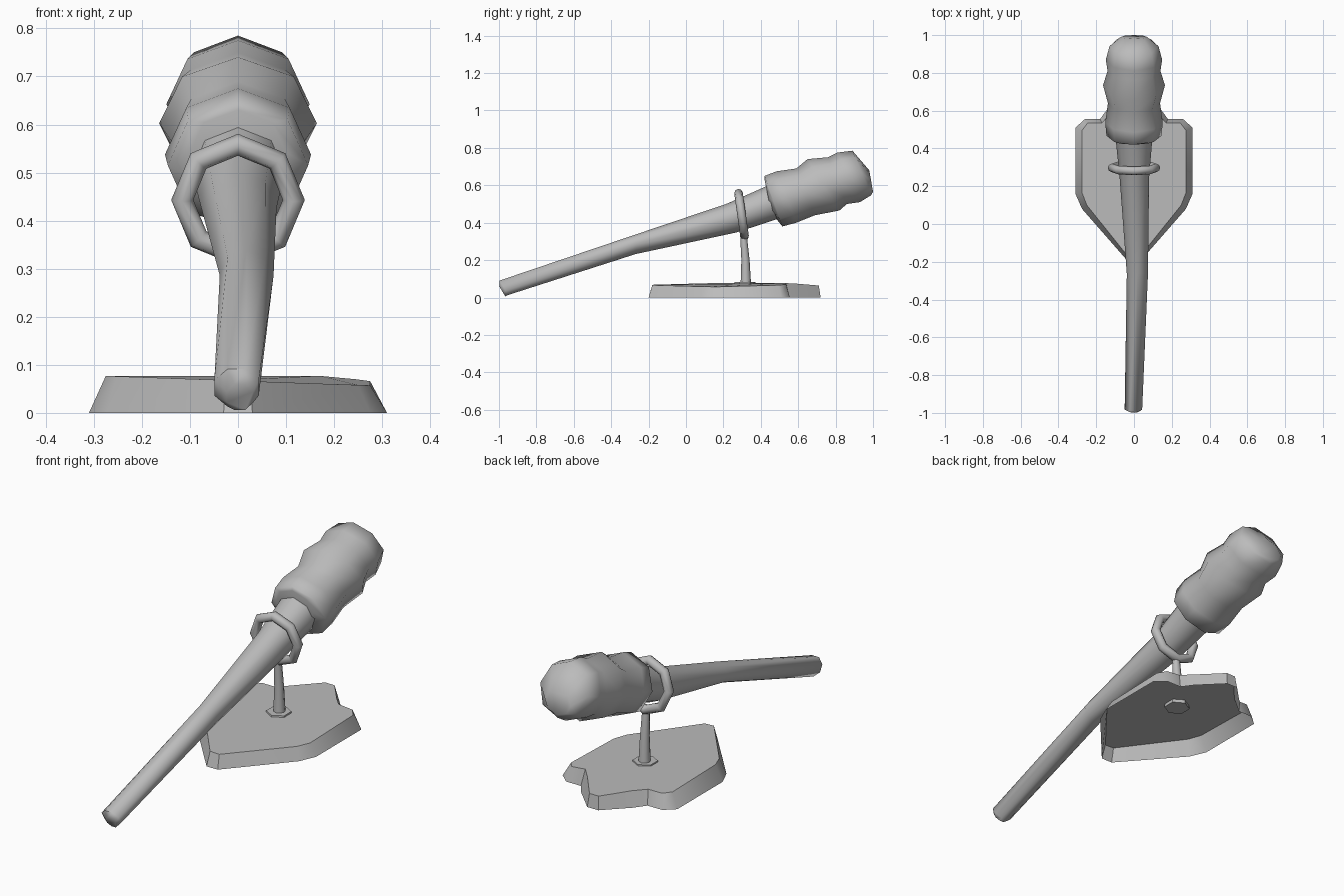
import bpy, bmesh, math
from mathutils import Vector, Matrix

cube = bpy.data.objects.get("Cube")
if cube:
    bpy.data.objects.remove(cube, do_unlink=True)

grey = bpy.data.materials.new("stone_grey")
grey.use_nodes = True
COLOUR = (0.5, 0.5, 0.5, 1)
grey.diffuse_color = COLOUR
grey.node_tree.nodes["Principled BSDF"].inputs["Base Color"].default_value = COLOUR


def add_part(name, bm, angle=55):
    bmesh.ops.recalc_face_normals(bm, faces=bm.faces)
    mesh = bpy.data.meshes.new(name)
    bm.to_mesh(mesh)
    bm.free()
    mesh.materials.append(grey)
    obj = bpy.data.objects.new(name, mesh)
    bpy.context.collection.objects.link(obj)
    bpy.ops.object.select_all(action='DESELECT')
    obj.select_set(True)
    bpy.context.view_layer.objects.active = obj
    bpy.ops.object.shade_smooth_by_angle(angle=math.radians(angle))
    return obj


def skin(rings, cap_start=True):
    """Bridge equal loops of points and cap the ends."""
    bm = bmesh.new()
    loops = [[bm.verts.new(p) for p in ring] for ring in rings]
    n = len(loops[0])
    for a, b in zip(loops, loops[1:]):
        for i in range(n):
            j = (i + 1) % n
            bm.faces.new((a[i], a[j], b[j], b[i]))
    if cap_start:
        bm.faces.new(loops[0])
    bm.faces.new(loops[-1])
    return bm


def section(x, width, top, bottom, turn=0.0, n=8):
    """Ring through a top and a bottom point given as (y, z)."""
    t, b = Vector((x, *top)), Vector((x, *bottom))
    mid, up = (t + b) / 2, (t - b) / 2
    side = Vector((width, 0, 0))
    angles = [2 * math.pi * (i + turn) / n for i in range(n)]
    return [mid + up * math.cos(a) + side * math.sin(a) for a in angles]


# Long tapering shaft, slightly bent, its tip turned half a step
shaft = [
    (0.004, 0.03, (-1.0, 0.062), (-0.965, 0.004), 0.5),
    (-0.003, 0.05, (-0.998, 0.094), (-0.95, 0.01), 0.5),
    (0.018, 0.056, (-0.26, 0.34), (-0.27, 0.232)),
    (0.002, 0.078, (0.22, 0.502), (0.27, 0.348)),
    (0.0, 0.098, (0.43, 0.595), (0.49, 0.42)),
]
add_part("shaft", skin([section(*s) for s in shaft]), 65)

# Bulging grip with a rounded end
grip = [
    (0.0, 0.1, (0.42, 0.63), (0.455, 0.455)),
    (0.0, 0.146, (0.42, 0.65), (0.515, 0.38)),
    (0.0, 0.152, (0.485, 0.675), (0.59, 0.40)),
    (0.0, 0.138, (0.59, 0.69), (0.69, 0.44)),
    (0.0, 0.164, (0.65, 0.74), (0.82, 0.465)),
    (0.0, 0.14, (0.76, 0.75), (0.86, 0.50)),
    (0.0, 0.149, (0.81, 0.775), (0.93, 0.51)),
    (0.0, 0.13, (0.89, 0.785), (0.99, 0.547)),
    (0.0, 0.07, (0.98, 0.68), (1.0, 0.565)),
]
add_part("grip", skin([section(*s) for s in grip]), 80)

# Shield-shaped hollow base: half outline as (bottom xy, top xy, left z, right z)
half = [
    ((0.03, -0.2), (0.025, -0.18), 0.066, 0.068),
    ((0.275, 0.08), (0.25, 0.10), 0.058, 0.076),
    ((0.31, 0.16), (0.275, 0.165), 0.057, 0.077),
    ((0.31, 0.51), (0.275, 0.495), 0.066, 0.070),
    ((0.26, 0.555), (0.245, 0.535), 0.070, 0.070),
    ((0.18, 0.555), (0.17, 0.535), 0.077, 0.070),
    ((0.14, 0.61), (0.12, 0.59), 0.074, 0.070),
    ((0.03, 0.72), (0.025, 0.71), 0.064, 0.064),
]
mirror = Matrix.Scale(-1, 3, (1, 0, 0))
lower = [Vector((*b, 0)) for b, t, zl, zr in half]
lower += [mirror @ p for p in reversed(lower)]
upper = [Vector((*t, zl)) for b, t, zl, zr in half]
upper += [mirror @ Vector((*t, zr)) for b, t, zl, zr in reversed(half)]
add_part("base", skin([lower, upper], cap_start=False), 45)

# Hexagonal flange set through the top of the base
bm = bmesh.new()
bmesh.ops.create_cone(bm, cap_ends=True, segments=6, radius1=0.06, radius2=0.056,
                      depth=0.024, matrix=Matrix.Translation((0, 0.315, 0.07)))
add_part("flange", bm, 40)

# Slightly bent support post
post = []
for y, z, r in ((0.32, 0.07, 0.028), (0.318, 0.2, 0.022), (0.308, 0.325, 0.018)):
    post.append([Vector((r * math.cos(a), y + r * math.sin(a), z))
                 for a in (2 * math.pi * i / 8 for i in range(8))])
add_part("post", skin(post))

# Tilted eight-sided cradle ring
bm = bmesh.new()
MAJOR, MINOR, NS, NT = 0.116, 0.023, 8, 8
lean = Matrix.Translation((0, 0.297, 0.443)) @ Matrix.Rotation(math.radians(8), 4, 'X')
grid = []
for i in range(NS):
    a = 2 * math.pi * i / NS
    row = []
    for k in range(NT):
        t = 2 * math.pi * k / NT
        r = MAJOR + MINOR * math.cos(t)
        row.append(bm.verts.new(lean @ Vector((r * math.sin(a), MINOR * math.sin(t),
                                               r * math.cos(a)))))
    grid.append(row)
for i in range(NS):
    for k in range(NT):
        i2, k2 = (i + 1) % NS, (k + 1) % NT
        bm.faces.new((grid[i][k], grid[i2][k], grid[i2][k2], grid[i][k2]))
add_part("cradle_ring", bm, 65)
